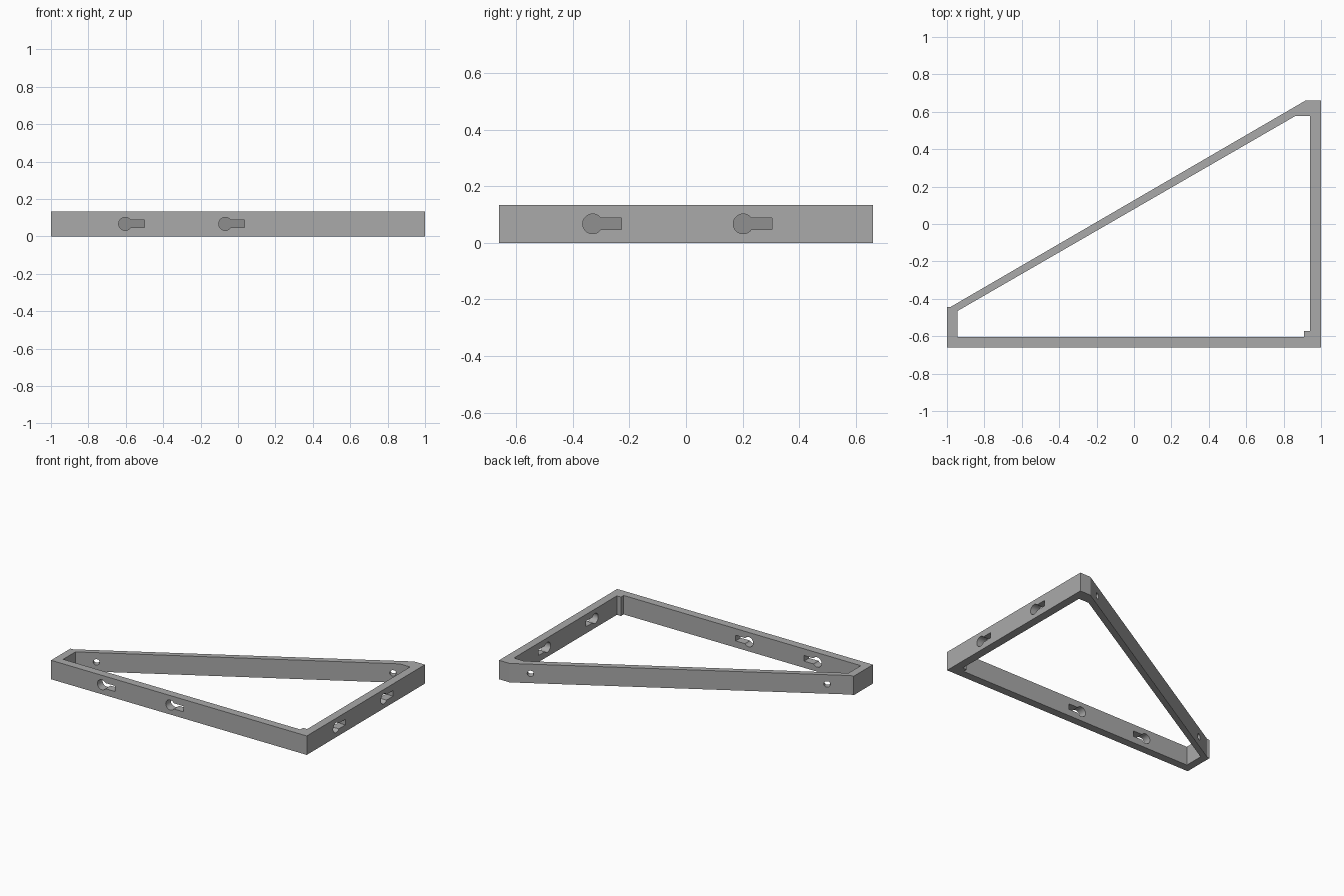
import bpy
import bmesh
from math import asin, cos, sin, pi, radians
from mathutils import Matrix, Vector

HEIGHT = 0.134
MID = HEIGHT / 2

if "Cube" in bpy.data.objects:
    bpy.data.objects.remove(bpy.data.objects["Cube"])

grey = bpy.data.materials.new("mid grey")
grey.use_nodes = True
grey.diffuse_color = (0.4, 0.4, 0.4, 1)
grey.node_tree.nodes["Principled BSDF"].inputs["Base Color"].default_value = (0.4, 0.4, 0.4, 1)


def prism(name, profile, low, high, matrix=Matrix()):
    """Extrude a flat profile from low to high along local z, then place it."""
    bm = bmesh.new()
    face = bm.faces.new([bm.verts.new((x, y, low)) for x, y in profile])
    extruded = bmesh.ops.extrude_face_region(bm, geom=[face])["geom"]
    verts = [v for v in extruded if isinstance(v, bmesh.types.BMVert)]
    bmesh.ops.translate(bm, verts=verts, vec=(0, 0, high - low))
    bmesh.ops.recalc_face_normals(bm, faces=bm.faces)
    bm.transform(matrix)
    mesh = bpy.data.meshes.new(name)
    bm.to_mesh(mesh)
    bm.free()
    mesh.materials.append(grey)
    obj = bpy.data.objects.new(name, mesh)
    bpy.context.collection.objects.link(obj)
    return obj


def wall_matrix(origin, along):
    """Local x runs along the wall, local y points up, local z goes through it."""
    along = Vector(along).normalized()
    up = Vector((0, 0, 1))
    matrix = Matrix((along, up, along.cross(up))).transposed().to_4x4()
    matrix.translation = origin
    return matrix


def arc(radius, start, end, steps):
    return [(radius * cos(start + (end - start) * i / steps),
             radius * sin(start + (end - start) * i / steps)) for i in range(steps + 1)]


# Sloped triangular frame: outer outline and inner opening
outer = [(-1, -0.66), (1, -0.66), (1, 0.66), (0.917, 0.66), (-0.98, -0.443), (-1, -0.443)]
opening = [(-0.945, -0.603), (0.91, -0.603), (0.91, -0.573), (0.942, -0.573),
           (0.942, 0.577), (0.862, 0.577), (-0.945, -0.466)]
frame = prism("bracket_frame", outer, 0, HEIGHT)
cutters = [prism("opening_cutter", opening, -0.1, HEIGHT + 0.1)]

# Keyhole slots through the front and right walls
radius, half_slot, slot_end = 0.035, 0.02, 0.102
lip = asin(half_slot / radius)
keyhole = arc(radius, lip, 2 * pi - lip, 36) + [(slot_end, -half_slot), (slot_end, half_slot)]
for x in (-0.603, -0.068):
    cutters.append(prism("front_keyhole_cutter", keyhole, -0.1, 0.1,
                         wall_matrix((x, -0.63, MID), (1, 0, 0))))
for y in (-0.33, 0.202):
    cutters.append(prism("right_keyhole_cutter", keyhole, -0.1, 0.1,
                         wall_matrix((0.97, y, MID), (0, 1, 0))))

# Round holes through the sloped wall
slope = Vector((1.897, 1.103, 0))
circle = arc(0.021, 0, 2 * pi, 32)[:-1]
for t in (0.07, 0.939):
    spot = Vector((-0.98, -0.443, MID)) + slope * t
    cutters.append(prism("screw_hole_cutter", circle, -0.08, 0.08, wall_matrix(spot, slope)))

# Cut everything out of the frame
bpy.context.view_layer.objects.active = frame
frame.select_set(True)
for cutter in cutters:
    cut = frame.modifiers.new("cut", 'BOOLEAN')
    cut.operation = 'DIFFERENCE'
    cut.solver = 'EXACT'
    cut.object = cutter
    bpy.ops.object.modifier_apply(modifier=cut.name)
    bpy.data.objects.remove(cutter)

bpy.ops.object.shade_smooth_by_angle(angle=radians(25))
